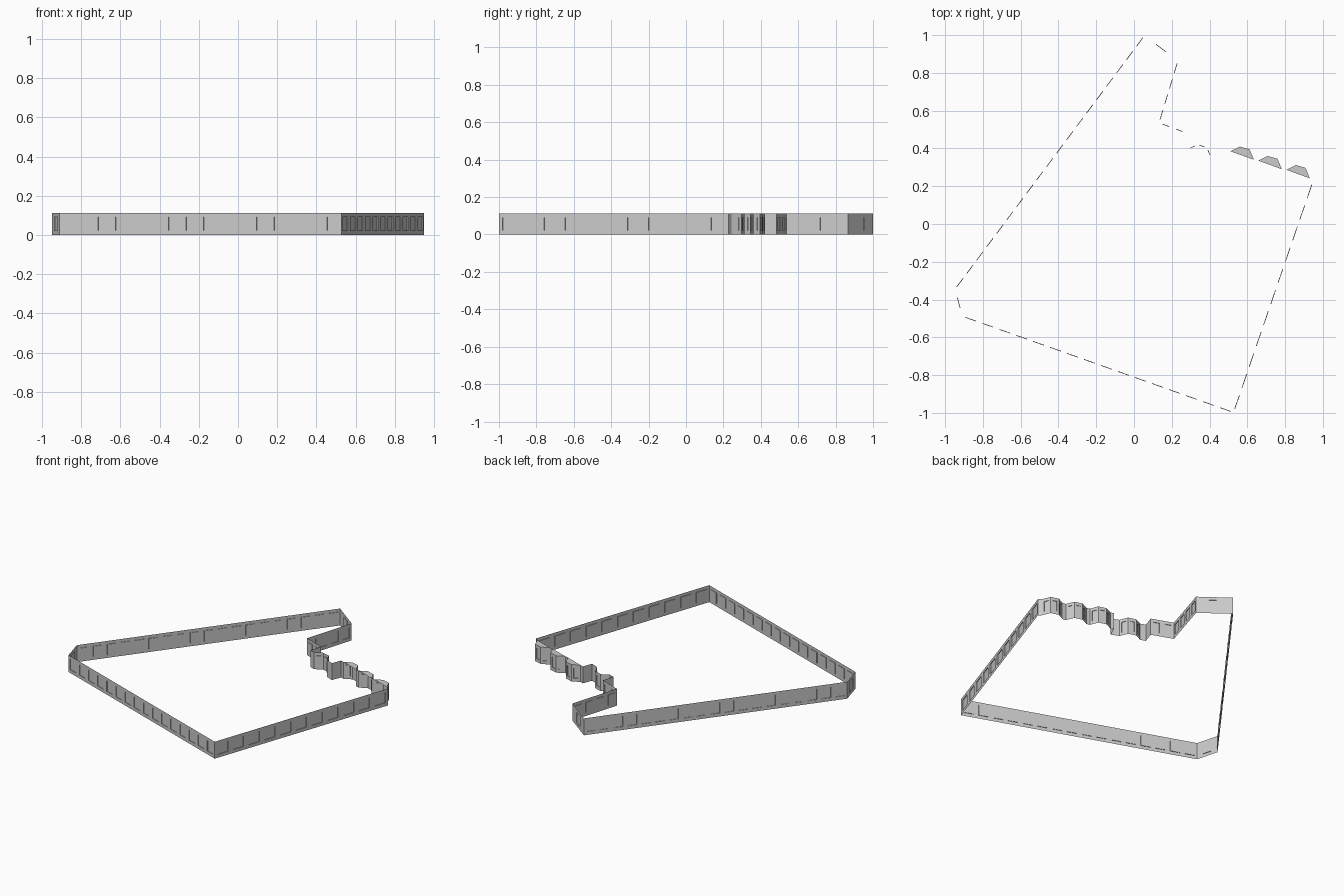
import bpy
from mathutils import Vector

if "Cube" in bpy.data.objects:
    bpy.data.objects.remove(bpy.data.objects["Cube"])

H = 0.113               # wall height
SILL, HEAD = 0.022, 0.092
DEPTH = 0.004           # window recess


def make(name, verts, faces):
    me = bpy.data.meshes.new(name)
    me.from_pydata(verts, [], faces)
    me.update()
    ob = bpy.data.objects.new(name, me)
    bpy.context.collection.objects.link(ob)


def wall(name, runs):
    """Thin wall from runs (start, end, window count, share of each bay that is glass)."""
    verts, faces = [], []

    def quad(*pts):
        n = len(verts)
        verts.extend(pts)
        faces.append(tuple(range(n, n + 4)))

    for a, b, count, share in runs:
        a, b = Vector((*a, 0)), Vector((*b, 0))
        d = b - a
        inward = Vector((-d.y, d.x, 0)).normalized() * DEPTH

        def p(t, z, rec=0):
            return a + d * t + inward * rec + Vector((0, 0, z))

        def panel(t0, t1, z0, z1, rec=0):
            quad(p(t0, z0, rec), p(t1, z0, rec), p(t1, z1, rec), p(t0, z1, rec))

        last = 0
        for i in range(count):
            l, r = (i + 0.5 - share / 2) / count, (i + 0.5 + share / 2) / count
            panel(last, l, 0, H)
            panel(l, r, 0, SILL)
            panel(l, r, HEAD, H)
            panel(l, r, SILL, HEAD, 1)
            ring = [(l, SILL), (r, SILL), (r, HEAD), (l, HEAD)]
            for (t0, z0), (t1, z1) in zip(ring, ring[1:] + ring[:1]):
                quad(p(t0, z0), p(t1, z1), p(t1, z1, 1), p(t0, z0, 1))
            last = r
        panel(last, 1, 0, H)
    make(name, verts, faces)


# Outline corners, counter-clockwise
west, south, east = (-0.91, -0.49), (0.528, -1.0), (0.95, 0.227)
north, west2 = (0.055, 1.0), (-0.95, -0.345)
notch = [(0.275, 0.485), (0.135, 0.537), (0.235, 0.865), north]

# Long straight walls
wall("front_wall", [(west, south, 16, 0.64)])
wall("right_wall", [(south, east, 11, 0.66)])
wall("left_wall", [(north, west2, 19, 0.64)])
wall("corner_wall", [(west2, west, 1, 0.38)])
wall("notch_wall", [(notch[0], notch[1], 2, 0.5),
                    (notch[1], notch[2], 4, 0.6),
                    (notch[2], notch[3], 1, 0.3)])

# Projecting bays along the back, right to left
BAY = [(0.125, -0.045), (0.102, 0.01), (0.05, 0.025), (0, 0)]
origins = [(0.806, 0.287), (0.658, 0.335), (0.51, 0.385), (0.285, 0.397)]
link = east
for i, (ox, oy) in enumerate(origins):
    pts = [(ox + x, oy + y) for x, y in BAY]
    runs = []
    if i == 3:          # stepped return to the recessed bay
        runs += [(link, (0.488, 0.393), 0, 0),
                 ((0.488, 0.393), (0.463, 0.33), 0, 0)]
        link = (0.463, 0.33)
    runs.append((link, pts[0], 0, 0))
    runs += [(s, e, 1, 0.5) for s, e in zip(pts, pts[1:])]
    link = pts[-1]
    if i == 3:
        runs += [(link, (0.25, 0.409), 0, 0), ((0.25, 0.409), notch[0], 0, 0)]
    else:
        make(f"bay_roof_{i + 1}", [(x, y, H) for x, y in pts], [(0, 1, 2, 3)])
    wall(f"bay_wall_{i + 1}", runs)
